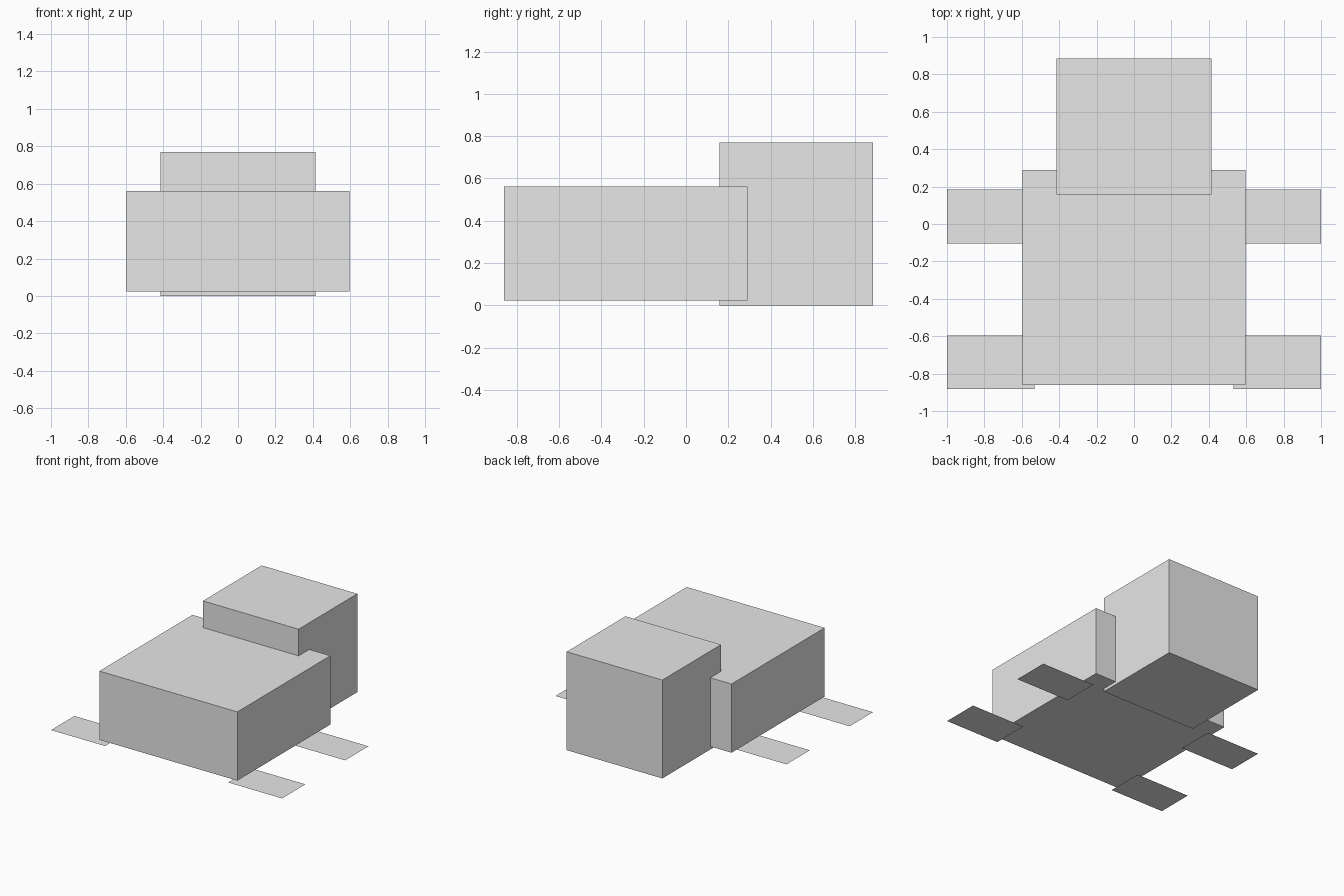
import bpy

default = bpy.data.objects.get("Cube")
if default:
    bpy.data.objects.remove(default, do_unlink=True)

# Single plain grey material
grey = bpy.data.materials.new("light_grey")
grey.use_nodes = True
grey.diffuse_color = (0.8, 0.8, 0.8, 1)
for node in grey.node_tree.nodes:
    if node.type == 'BSDF_PRINCIPLED':
        node.inputs["Base Color"].default_value = (0.8, 0.8, 0.8, 1)


def finish(obj, name, size):
    """Name the part, bake its size into the mesh and colour it."""
    obj.name = obj.data.name = name
    for v in obj.data.vertices:
        v.co = [c * s for c, s in zip(v.co, size)]
    obj.data.materials.append(grey)


def box(name, low, high):
    centre = [(a + b) / 2 for a, b in zip(low, high)]
    bpy.ops.mesh.primitive_cube_add(size=1, location=centre)
    finish(bpy.context.object, name, [b - a for a, b in zip(low, high)])


def flat_leg(name, centre):
    bpy.ops.mesh.primitive_plane_add(size=1, location=centre)
    finish(bpy.context.object, name, (0.467, 0.288, 1))


# Body and the taller head block overlapping its back end
box("body", (-0.597, -0.861, 0.023), (0.597, 0.29, 0.561))
box("head", (-0.414, 0.158, 0), (0.414, 0.884, 0.77))

# Four paper-thin legs lying on the ground
for side, sign in (("left", 1), ("right", -1)):
    for end, y in (("front", -0.739), ("back", 0.041)):
        flat_leg(f"{end}_{side}_leg", (sign * 0.7665, y, 0))
